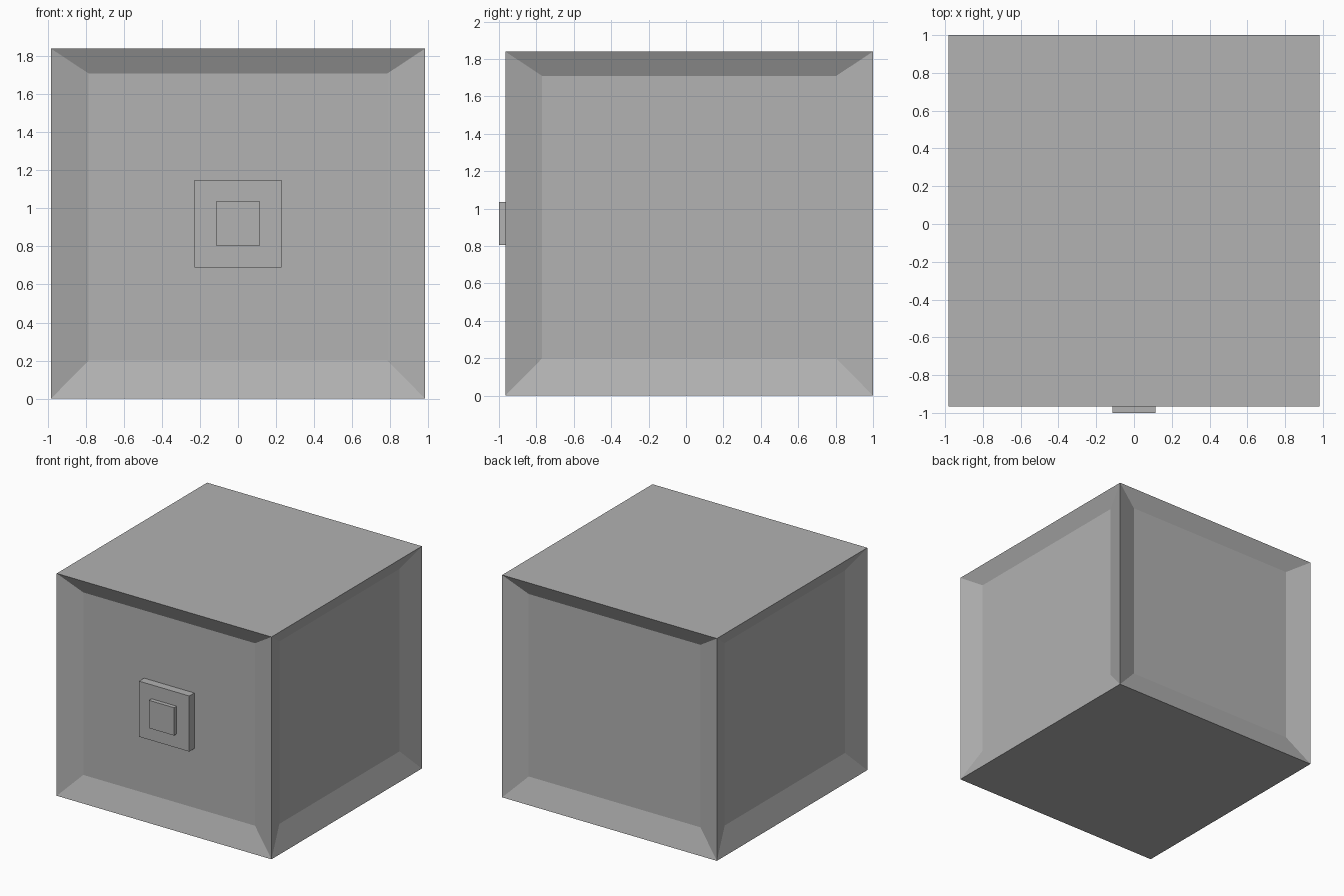
import bpy, bmesh
from mathutils import Matrix, Vector

if "Cube" in bpy.data.objects:
    bpy.data.objects.remove(bpy.data.objects["Cube"])

grey = bpy.data.materials.new("plain_grey")
grey.diffuse_color = (0.445, 0.445, 0.445, 1)
grey.use_nodes = True
grey.node_tree.nodes["Principled BSDF"].inputs["Base Color"].default_value = grey.diffuse_color


def box(name, lo, hi, edit=None):
    """Axis-aligned box between two corners, with an optional bmesh edit."""
    lo, hi = Vector(lo), Vector(hi)
    bm = bmesh.new()
    bmesh.ops.create_cube(bm, size=1, matrix=Matrix.Translation((lo + hi) / 2)
                          @ Matrix.Diagonal((*(hi - lo), 1)))
    if edit:
        edit(bm)
    mesh = bpy.data.meshes.new(name)
    bm.to_mesh(mesh)
    bm.free()
    mesh.materials.append(grey)
    obj = bpy.data.objects.new(name, mesh)
    bpy.context.collection.objects.link(obj)
    return obj


def recess_sides(bm):
    """Sink a panel into each upright face, with a narrower top rail."""
    bm.normal_update()
    sides = [f for f in bm.faces if abs(f.normal.z) < 0.5]
    bmesh.ops.inset_individual(bm, faces=sides, thickness=0.197, use_even_offset=True)
    for f in sides:
        push = f.normal * -0.066
        for v in f.verts:
            v.co += push
            v.co.z = 1.71 if v.co.z > 0.9 else 0.2


# Body with four sunken panels
box("body", (-0.983, -0.966, 0), (0.983, 1.0, 1.84), recess_sides)
# Square lock plate standing on the front panel, and its raised button
box("lock_plate", (-0.23, -0.966, 0.69), (0.23, -0.90, 1.15))
box("lock_button", (-0.115, -1.0, 0.805), (0.115, -0.966, 1.035))
